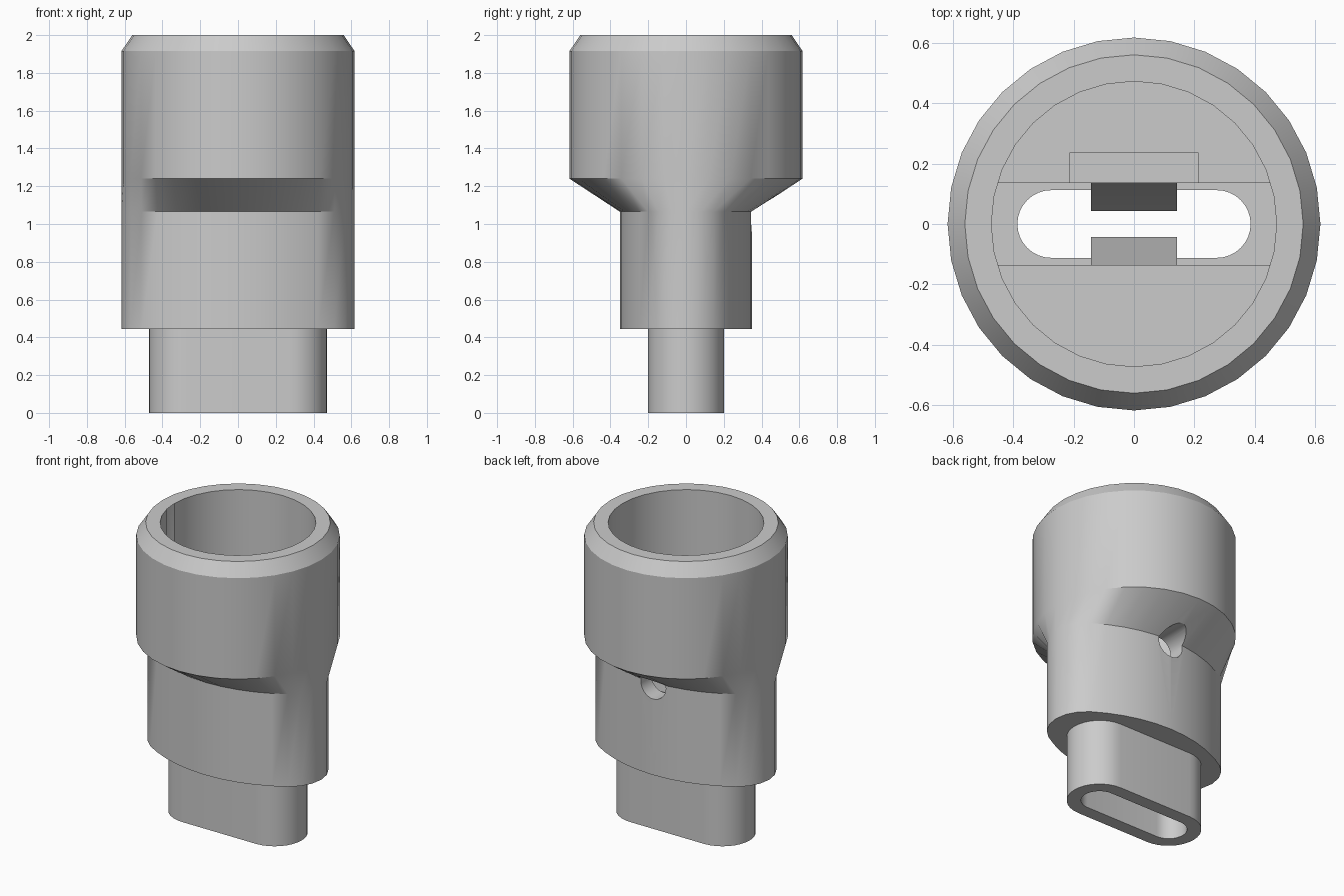
import bpy, bmesh
from math import sin, cos, pi, radians

cube = bpy.data.objects.get("Cube")
if cube:
    bpy.data.objects.remove(cube)

grey = bpy.data.materials.new("plain grey")
grey.use_nodes = True
COLOUR = (0.6, 0.6, 0.6, 1)
grey.diffuse_color = COLOUR
grey.node_tree.nodes["Principled BSDF"].inputs["Base Color"].default_value = COLOUR


def circle(r, n=32):
    return [(r * cos(2 * pi * i / n), r * sin(2 * pi * i / n)) for i in range(n)]


def mirror_quarter(q):
    """Complete a closed outline from its first-quadrant points."""
    left = [(-x, y) for x, y in reversed(q) if x > 1e-6]
    half = q + left
    return half + [(x, -y) for x, y in reversed(half) if y > 1e-6]


def stadium(half_length, r, n=8):
    c = half_length - r
    return mirror_quarter([(c + r * cos(i * pi / 2 / n), r * sin(i * pi / 2 / n))
                           for i in range(n + 1)])


def flattened_oval():
    """Small end arcs running tangent into broad front and back arcs."""
    end_r, side_r, join = 0.24, 0.94, radians(56.3)
    q = [(0.377 + end_r * cos(join * i / 3), end_r * sin(join * i / 3)) for i in range(4)]
    for i in range(1, 6):
        a = join + (pi / 2 - join) * i / 5
        q.append((side_r * cos(a) if i < 5 else 0, 0.35 - side_r + side_r * sin(a)))
    return mirror_quarter(q)


def box(x0, x1, y0, y1):
    return [(x0, y0), (x1, y0), (x1, y1), (x0, y1)]


def loft(name, *sections):
    """Solid through (outline, height) sections, bottom to top."""
    bm = bmesh.new()
    rings = [[bm.verts.new((x, y, z)) for x, y in pts] for pts, z in sections]
    bm.faces.new(rings[0][::-1])
    bm.faces.new(rings[-1])
    for a, b in zip(rings, rings[1:]):
        for i in range(len(a)):
            j = (i + 1) % len(a)
            bm.faces.new((a[i], a[j], b[j], b[i]))
    bmesh.ops.recalc_face_normals(bm, faces=bm.faces)
    mesh = bpy.data.meshes.new(name)
    bm.to_mesh(mesh)
    bm.free()
    mesh.materials.append(grey)
    obj = bpy.data.objects.new(name, mesh)
    bpy.context.collection.objects.link(obj)
    return obj


def combine(target, tool, operation):
    mod = target.modifiers.new("combine", "BOOLEAN")
    mod.operation, mod.solver, mod.object = operation, "EXACT", tool
    bpy.context.view_layer.objects.active = target
    bpy.ops.object.modifier_apply(modifier=mod.name)
    bpy.data.objects.remove(tool)


# Outer shell: oval body flaring into the round, chamfered socket
oval = flattened_oval()
body = loft("socket_body", (oval, 0.445), (oval, 1.065), (circle(0.617), 1.24),
            (circle(0.617), 1.915), (circle(0.56), 2.0))
stem = stadium(0.472, 0.2)
combine(body, loft("stem", (stem, 0), (stem, 0.5)), "UNION")

# Round bore, wide slot below it, and the passage through the stem
bore = circle(0.472)
combine(body, loft("bore", (bore, 1.26), (bore, 2.2)), "DIFFERENCE")
slot = [(x, max(-0.135, min(0.135, y))) for x, y in circle(0.472, 64)]
chord = mirror_quarter([p for p in slot[:17] if p[1] < 0.135] + [(0.452, 0.135)])
combine(body, loft("slot", (chord, 0.55), (chord, 1.4)), "DIFFERENCE")
passage = stadium(0.386, 0.112)
combine(body, loft("passage", (passage, -0.2), (passage, 0.7)), "DIFFERENCE")

# Pocket behind the slot
pocket = box(-0.213, 0.213, 0.1, 0.235)
combine(body, loft("pocket", (pocket, 0.9), (pocket, 1.4)), "DIFFERENCE")

# Round vent through the back wall into the pocket
vent = loft("vent", (circle(0.092), -0.25), (circle(0.092), 0.25))
vent.rotation_euler.x = pi / 2
vent.location = (0, 0.45, 1.045)
bpy.context.view_layer.update()
combine(body, vent, "DIFFERENCE")

# Sloped retaining catches on both slot walls
for side in (-1, 1):
    foot = box(-0.142, 0.142, side * 0.043, side * 0.17)
    tip = box(-0.142, 0.142, side * 0.135, side * 0.17)
    combine(body, loft("catch", (foot, 0.62), (foot, 0.66), (tip, 0.84)), "UNION")

bpy.ops.object.select_all(action="DESELECT")
body.select_set(True)
bpy.context.view_layer.objects.active = body
bpy.ops.object.shade_smooth_by_angle(angle=radians(28))
